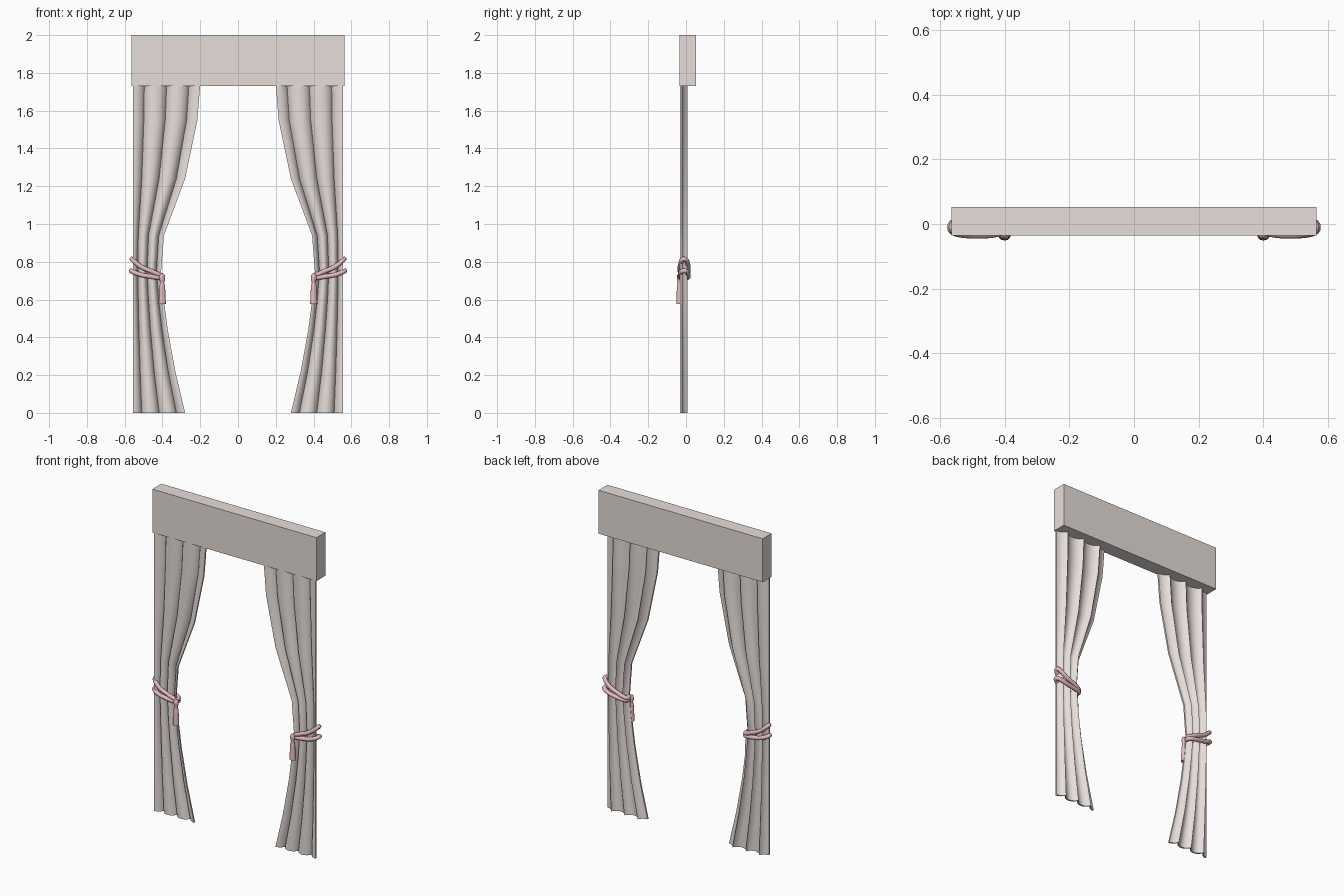
import bpy, bmesh, math
from mathutils import Vector

if "Cube" in bpy.data.objects:
    bpy.data.objects.remove(bpy.data.objects["Cube"])


def material(name, rgb):
    m = bpy.data.materials.new(name)
    m.diffuse_color = (*rgb, 1)
    m.use_nodes = True
    m.node_tree.nodes["Principled BSDF"].inputs["Base Color"].default_value = m.diffuse_color
    return m


CLOTH = material("cloth", (0.80, 0.73, 0.70))
ROPE = material("rope", (0.78, 0.50, 0.53))


def make_object(name, bm, mat, mirror=True, smooth=True):
    bmesh.ops.recalc_face_normals(bm, faces=bm.faces)
    mesh = bpy.data.meshes.new(name)
    bm.to_mesh(mesh)
    bm.free()
    mesh.materials.append(mat)
    ob = bpy.data.objects.new(name, mesh)
    bpy.context.collection.objects.link(ob)
    if mirror:
        ob.modifiers.new("mirror", 'MIRROR').use_mirror_merge = False
    if smooth:
        bpy.ops.object.select_all(action='DESELECT')
        ob.select_set(True)
        bpy.context.view_layer.objects.active = ob
        bpy.ops.object.shade_smooth_by_angle(angle=math.radians(45))
    return ob


def skin(bm, rings, closed=False):
    """Join rings of points with quads; cap the ends unless closed."""
    vs = [[bm.verts.new(p) for p in r] for r in rings]
    n = len(vs[0])
    for k in range(len(vs) if closed else len(vs) - 1):
        a, b = vs[k], vs[(k + 1) % len(vs)]
        for i in range(n):
            j = (i + 1) % n
            bm.faces.new((a[i], a[j], b[j], b[i]))
    if not closed:
        bm.faces.new(vs[0])
        bm.faces.new(vs[-1])


# pelmet box
bm = bmesh.new()
bmesh.ops.create_cube(bm, size=1)
for v in bm.verts:
    v.co = Vector((v.co.x * 1.13, v.co.y * 0.088 + 0.009, v.co.z * 0.27 + 1.865))
make_object("pelmet", bm, CLOTH, mirror=False, smooth=False)

# pleated curtains: wavy cross-section stacked along the gathered outline
OUTER = 0.555
ROWS = [(0, 0.28), (0.22, 0.332), (0.44, 0.372), (0.60, 0.393), (0.75, 0.407),
        (0.94, 0.392), (1.24, 0.28), (1.55, 0.215), (1.74, 0.20)]
STEPS, FOLDS = 48, 3


def section(z, inner):
    width = OUTER - inner
    front, back = [], []
    for i in range(STEPS + 1):
        t = i / STEPS
        a = 2 * math.pi * FOLDS * t
        x = inner + width * (t + 0.045 * math.sin(2 * math.pi * FOLDS * t))
        y = -0.0115 - 0.0155 * math.cos(a)
        front.append((x, y - 0.005, z))
        back.append((x, y + 0.005, z))
    return front + back[::-1]


bm = bmesh.new()
skin(bm, [section(z, inner) for z, inner in ROWS])
make_object("curtains", bm, CLOTH)


# rope tie-backs: two tilted flattened loops round each curtain
def rope_loop(name, z_out, z_in, sag, x_out, x_in, r=0.0125, n=40, sides=10):
    cx, rx = (x_out + x_in) / 2, (x_out - x_in) / 2
    pts = []
    for i in range(n):
        a = 2 * math.pi * i / n
        c, s = math.cos(a), math.sin(a)
        x = cx + rx * math.copysign(abs(c) ** 0.8, c)
        y = -0.010 + 0.0225 * math.copysign(abs(s) ** 0.7, s)
        z = (z_out + z_in) / 2 + (z_out - z_in) / 2 * c - sag * s * s
        pts.append(Vector((x, y, z)))
    rings = []
    for i, p in enumerate(pts):
        d = (pts[(i + 1) % n] - pts[i - 1]).normalized()
        side = d.cross(Vector((0, 0, 1))).normalized()
        up = side.cross(d)
        rings.append([p + r * (side * math.cos(q) + up * math.sin(q))
                      for q in (2 * math.pi * k / sides for k in range(sides))])
    bm = bmesh.new()
    skin(bm, rings, closed=True)
    make_object(name, bm, ROPE)


rope_loop("upper_tie_rope", 0.815, 0.728, 0.012, 0.562, 0.405)
rope_loop("lower_tie_rope", 0.752, 0.715, 0.008, 0.566, 0.405)

# tassels: turned profile of knot, neck and skirt
PROFILE = [(0.005, 0.738), (0.013, 0.73), (0.0155, 0.715), (0.013, 0.70),
           (0.010, 0.692), (0.014, 0.675), (0.016, 0.65), (0.019, 0.577)]
bm = bmesh.new()
skin(bm, [[(0.401 + r * math.cos(2 * math.pi * k / 12),
            -0.036 + 0.8 * r * math.sin(2 * math.pi * k / 12), z) for k in range(12)]
          for r, z in PROFILE])
make_object("tassels", bm, ROPE)
